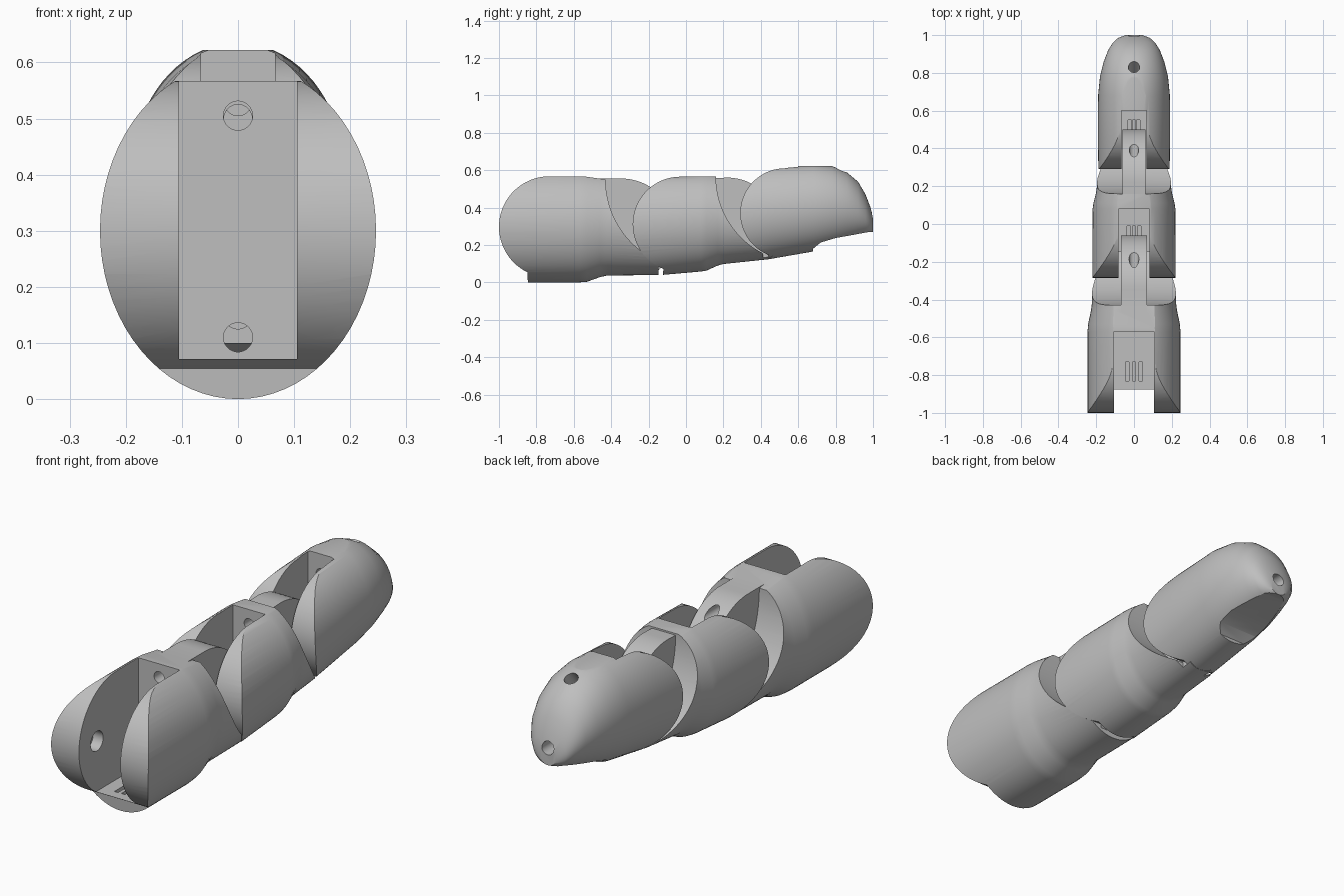
import bpy, bmesh, math
from mathutils import Matrix, Vector

if "Cube" in bpy.data.objects:
    bpy.data.objects.remove(bpy.data.objects["Cube"])

grey = bpy.data.materials.new("matte_grey")
grey.use_nodes = True
grey.diffuse_color = (0.52, 0.52, 0.52, 1)
grey.node_tree.nodes["Principled BSDF"].inputs["Base Color"].default_value = grey.diffuse_color


def finish(bm, name):
    bmesh.ops.recalc_face_normals(bm, faces=bm.faces)
    mesh = bpy.data.meshes.new(name)
    bm.to_mesh(mesh)
    bm.free()
    obj = bpy.data.objects.new(name, mesh)
    bpy.context.collection.objects.link(obj)
    return obj


def loft(name, sections, sides=72):
    """Skin elliptical sections given as (y, bottom, top, half width)."""
    bm = bmesh.new()
    rings = []
    for y, low, high, half in sections:
        ring = []
        for i in range(sides):
            t = math.tau * i / sides
            ring.append(bm.verts.new((half * math.cos(t), y,
                                      (low + high) / 2 + (high - low) / 2 * math.sin(t))))
        rings.append(ring)
    for a, b in zip(rings, rings[1:]):
        for i in range(sides):
            j = (i + 1) % sides
            bm.faces.new((a[i], a[j], b[j], b[i]))
    bm.faces.new(rings[0])
    bm.faces.new(rings[-1])
    return finish(bm, name)


def slab(points, half):
    """Extrude a side profile of (y, z) points across x."""
    bm = bmesh.new()
    left = [bm.verts.new((-half, y, z)) for y, z in points]
    right = [bm.verts.new((half, y, z)) for y, z in points]
    bm.faces.new(left)
    bm.faces.new(right)
    for i in range(len(points)):
        j = (i + 1) % len(points)
        bm.faces.new((left[i], left[j], right[j], right[i]))
    return finish(bm, "cutter")


def box(x0, x1, y0, y1, z0, z1):
    obj = slab([(y0, z0), (y1, z0), (y1, z1), (y0, z1)], (x1 - x0) / 2)
    obj.data.transform(Matrix.Translation(((x0 + x1) / 2, 0, 0)))
    return obj


def rod(start, end, radius):
    start, end = Vector(start), Vector(end)
    axis = end - start
    turn = Vector((0, 0, 1)).rotation_difference(axis).to_matrix().to_4x4()
    bm = bmesh.new()
    bmesh.ops.create_cone(bm, cap_ends=True, segments=32, radius1=radius, radius2=radius,
                          depth=axis.length,
                          matrix=Matrix.Translation((start + end) / 2) @ turn)
    return finish(bm, "cutter")


def combine(obj, tool, operation):
    tool.hide_render = True
    mod = obj.modifiers.new("cut", 'BOOLEAN')
    mod.operation, mod.object, mod.solver = operation, tool, 'EXACT'
    bpy.context.view_layer.update()
    mesh = bpy.data.meshes.new_from_object(
        obj.evaluated_get(bpy.context.evaluated_depsgraph_get()))
    obj.modifiers.clear()
    obj.data = mesh
    bpy.data.objects.remove(tool)


def arc(cy, cz, r, a0, a1, n=32):
    return [(cy + r * math.cos(math.radians(a0 + (a1 - a0) * i / n)),
             cz + r * math.sin(math.radians(a0 + (a1 - a0) * i / n))) for i in range(n + 1)]


def build(name, sections, profile, slot, holes, pivot, tongue=None):
    body = loft(name, sections)
    shape = slab(profile, 0.5)
    if tongue:
        combine(shape, slab(tongue[0], tongue[1]), 'UNION')
    combine(body, shape, 'INTERSECT')
    # hinge slot with three grooves in its floor
    half, back, floor, lip = slot
    front = sections[0][0] - 0.1
    combine(body, box(-half, half, front, back, floor, 1), 'DIFFERENCE')
    for k in (-1, 0, 1):
        x = k * half / 3
        combine(body, box(x - 0.009, x + 0.009, lip + 0.01, lip + 0.11,
                          floor - 0.02, floor + 0.05), 'DIFFERENCE')
    # blind hinge pockets and cord tunnels
    reach = half + 0.05
    combine(body, rod((-reach, *pivot), (reach, *pivot), 0.045), 'DIFFERENCE')
    for start, end, r in holes:
        combine(body, rod((0, *start), (0, *end), r), 'DIFFERENCE')
    body.data.materials.clear()
    body.data.materials.append(grey)
    bpy.ops.object.select_all(action='DESELECT')
    body.select_set(True)
    bpy.context.view_layer.objects.active = body
    bpy.ops.object.shade_smooth_by_angle(angle=math.radians(30))


# base segment
build("base_segment",
      [(-1.05, 0, 0.6, 0.246), (-0.57, 0, 0.6, 0.246), (-0.53, 0.003, 0.598, 0.243),
       (-0.46, 0.028, 0.588, 0.228), (-0.42, 0.037, 0.583, 0.223), (0, 0.04, 0.575, 0.215)],
      arc(-0.73, 0.297, 0.27, 244, 90) + [(-0.55, 0.567)]
      + arc(0.05, 0.55, 0.48, 180, 246) + [(-0.15, -0.1), (-0.84, -0.1)],
      (0.105, -0.57, 0.071, -0.84),
      [((-0.7, 0.505), (0.1, 0.505), 0.026), ((-0.7, 0.11), (0.1, 0.11), 0.026)],
      (-0.87, 0.3),
      ([(-0.5, 0.555)] + arc(-0.345, 0.27, 0.285, 90, -47) + [(-0.16, -0.09), (-0.5, -0.09)],
       0.07))

# middle segment
build("middle_segment",
      [(-0.33, 0.022, 0.582, 0.221), (0.08, 0.058, 0.588, 0.219), (0.11, 0.063, 0.588, 0.215),
       (0.17, 0.09, 0.582, 0.2), (0.2, 0.098, 0.58, 0.196), (0.55, 0.135, 0.59, 0.19)],
      arc(-0.03, 0.31, 0.255, 249, 90) + [(0.08, 0.567)]
      + arc(0.62, 0.565, 0.46, 180, 243) + [(0.42, -0.1), (-0.125, -0.1)],
      (0.082, 0.08, 0.1, -0.12),
      [((0, 0.5), (0.7, 0.5), 0.025), ((0, 0.15), (0.7, 0.15), 0.025)],
      (-0.16, 0.31),
      ([(0.12, 0.556)] + arc(0.22, 0.28, 0.28, 90, -43) + [(0.41, -0.09), (0.12, -0.09)],
       0.06))

# fingertip with a recessed pad underneath
build("tip_segment",
      [(0.25, 0.09, 0.605, 0.188), (0.45, 0.125, 0.625, 0.191), (0.68, 0.165, 0.635, 0.19),
       (0.78, 0.19, 0.622, 0.18), (0.86, 0.215, 0.588, 0.16), (0.92, 0.235, 0.538, 0.137),
       (0.96, 0.25, 0.47, 0.112), (0.985, 0.258, 0.405, 0.084), (1, 0.268, 0.35, 0.045)],
      arc(0.53, 0.37, 0.24, 248, 90) + [(0.6, 0.622), (0.78, 0.622), (1.1, 0.63),
      (1.1, 0.268), (0.97, 0.268), (0.9, 0.255), (0.8, 0.237), (0.72, 0.213), (0.68, 0.18),
      (0.68, -0.1), (0.44, -0.1)],
      (0.066, 0.6, 0.172, 0.44),
      [((0.55, 0.53), (0.72, 0.53), 0.025), ((0.75, 0.5), (0.88, 0.66), 0.03),
       ((0.92, 0.345), (1.05, 0.345), 0.03)],
      (0.41, 0.36))
